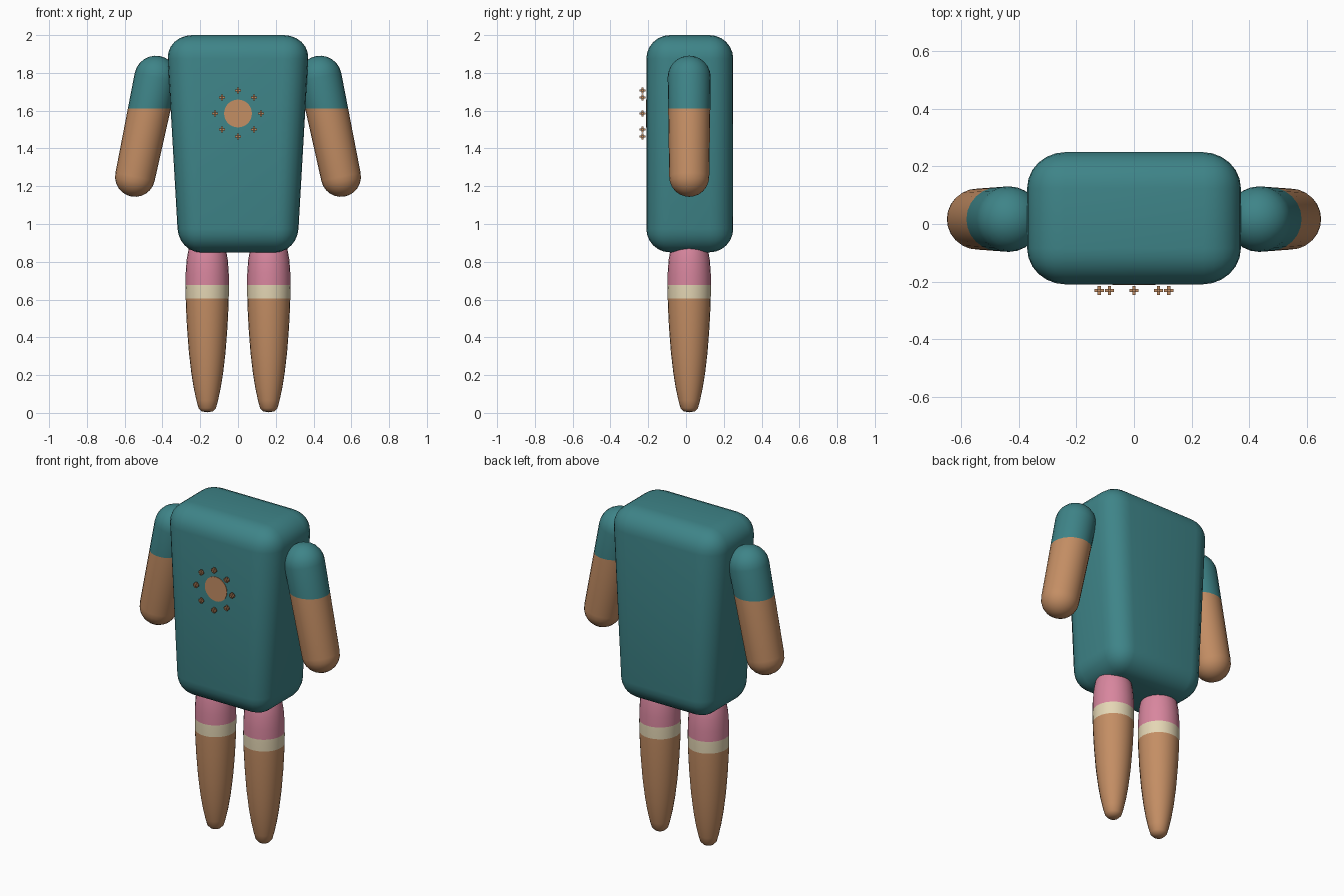
import bpy, bmesh, math
from mathutils import Matrix, Vector

if "Cube" in bpy.data.objects:
    bpy.data.objects.remove(bpy.data.objects["Cube"])


def material(name, r, g, b):
    m = bpy.data.materials.new(name)
    lin = lambda c: ((c / 255 + 0.055) / 1.055) ** 2.4
    m.diffuse_color = (lin(r), lin(g), lin(b), 1)
    m.use_nodes = True
    m.node_tree.nodes["Principled BSDF"].inputs["Base Color"].default_value = m.diffuse_color
    return m


TEAL = material("teal cloth", 62, 132, 136)
TAN = material("tan skin", 196, 142, 100)
PINK = material("pink cloth", 216, 134, 158)
CREAM = material("cream trim", 228, 214, 180)
DEPTH = 0.017  # shared centre line in y


def finish(name, bm, mats, smooth=True):
    bmesh.ops.recalc_face_normals(bm, faces=bm.faces[:])
    me = bpy.data.meshes.new(name)
    bm.to_mesh(me)
    bm.free()
    for m in mats:
        me.materials.append(m)
    ob = bpy.data.objects.new(name, me)
    bpy.context.collection.objects.link(ob)
    if smooth:
        bpy.context.view_layer.objects.active = ob
        ob.select_set(True)
        bpy.ops.object.shade_smooth_by_angle(angle=math.radians(40))
        ob.select_set(False)
    return ob


def lathe(profile, sides=24):
    """Revolve (radius, height) points around z; the ends are closed."""
    bm = bmesh.new()
    rings = []
    for r, z in profile:
        n = 1 if r < 1e-5 else sides
        rings.append([bm.verts.new((r * math.cos(2 * math.pi * i / sides),
                                    r * math.sin(2 * math.pi * i / sides), z)) for i in range(n)])
    for a, b in zip(rings, rings[1:]):
        for i in range(sides):
            j = (i + 1) % sides
            quad = [a[i % len(a)], a[j % len(a)], b[j % len(b)], b[i % len(b)]]
            bm.faces.new(list(dict.fromkeys(quad)))
    return bm


def band(bm, heights):
    """Cut at each height; the material index counts the cuts below a face."""
    for h in heights:
        bmesh.ops.bisect_plane(bm, geom=bm.verts[:] + bm.edges[:] + bm.faces[:], dist=1e-5,
                               plane_co=(0, 0, h), plane_no=(0, 0, 1))
    for f in bm.faces:
        f.material_index = sum(f.calc_center_median().z > h for h in heights)


# body: rounded box, wider at the shoulders
bm = bmesh.new()
bmesh.ops.create_cube(bm, size=1, matrix=Matrix.Diagonal((0.692, 0.46, 1.15, 1)))
bmesh.ops.bevel(bm, geom=bm.edges[:], offset=0.125, segments=6, profile=0.5, affect='EDGES')
for v in bm.verts:
    v.co.x *= 1 + 0.165 * v.co.z
    v.co += Vector((0, 0.02, 1.425))
finish("body", bm, [TEAL])

# arms: tapered capsules leaning outward, with a short sleeve
top, low = Vector((0.435, DEPTH, 1.777)), Vector((0.545, DEPTH, 1.25))
length, r_low, r_top = (top - low).length, 0.106, 0.114
steps = [math.pi / 2 * i / 6 for i in range(7)]
arm_profile = [(r_low * math.sin(a), -r_low * math.cos(a)) for a in steps]
arm_profile += [(r_top * math.cos(a), length + r_top * math.sin(a)) for a in steps]
for side, label in ((-1, "left"), (1, "right")):
    bm = lathe(arm_profile)
    lean = math.atan2(top.x - low.x, top.z - low.z) * side
    bm.transform(Matrix.Translation((low.x * side, low.y, low.z)) @ Matrix.Rotation(lean, 4, 'Y'))
    band(bm, [1.612])
    finish(label + "_arm", bm, [TAN, TEAL])

# legs: long tapered pegs with trouser and trim bands
leg_profile = [(0, 0.003), (0.03, 0.008), (0.046, 0.025), (0.057, 0.065), (0.071, 0.13),
               (0.084, 0.21), (0.097, 0.32), (0.107, 0.45), (0.113, 0.57), (0.115, 0.66),
               (0.114, 0.74), (0.109, 0.81), (0.098, 0.87), (0.075, 0.93), (0.04, 0.965), (0, 0.975)]
for side, label in ((-1, "left"), (1, "right")):
    bm = lathe(leg_profile)
    bm.transform(Matrix.Translation((0.163 * side, DEPTH, 0)))
    band(bm, [0.606, 0.678])
    finish(label + "_leg", bm, [TAN, CREAM, PINK])

# chest disc: thin round plate
bm = bmesh.new()
bmesh.ops.create_cone(bm, cap_ends=True, segments=24, radius1=0.074, radius2=0.074, depth=0.006,
                      matrix=Matrix.Translation((0, -0.21, 1.585)) @ Matrix.Rotation(math.pi / 2, 4, 'X'))
finish("chest_disc", bm, [TAN], smooth=False)

# ring of eight small three-way crosses in front of the chest
bm = bmesh.new()
for i in range(8):
    a = i * math.pi / 4
    place = Matrix.Translation((0.121 * math.cos(a), -0.231, 1.585 + 0.121 * math.sin(a)))
    for axis in range(3):
        size = [0.011, 0.011, 0.011, 1]
        size[axis] = 0.032
        bmesh.ops.create_cube(bm, size=1, matrix=place @ Matrix.Diagonal(size))
finish("chest_ring", bm, [TAN], smooth=False)
